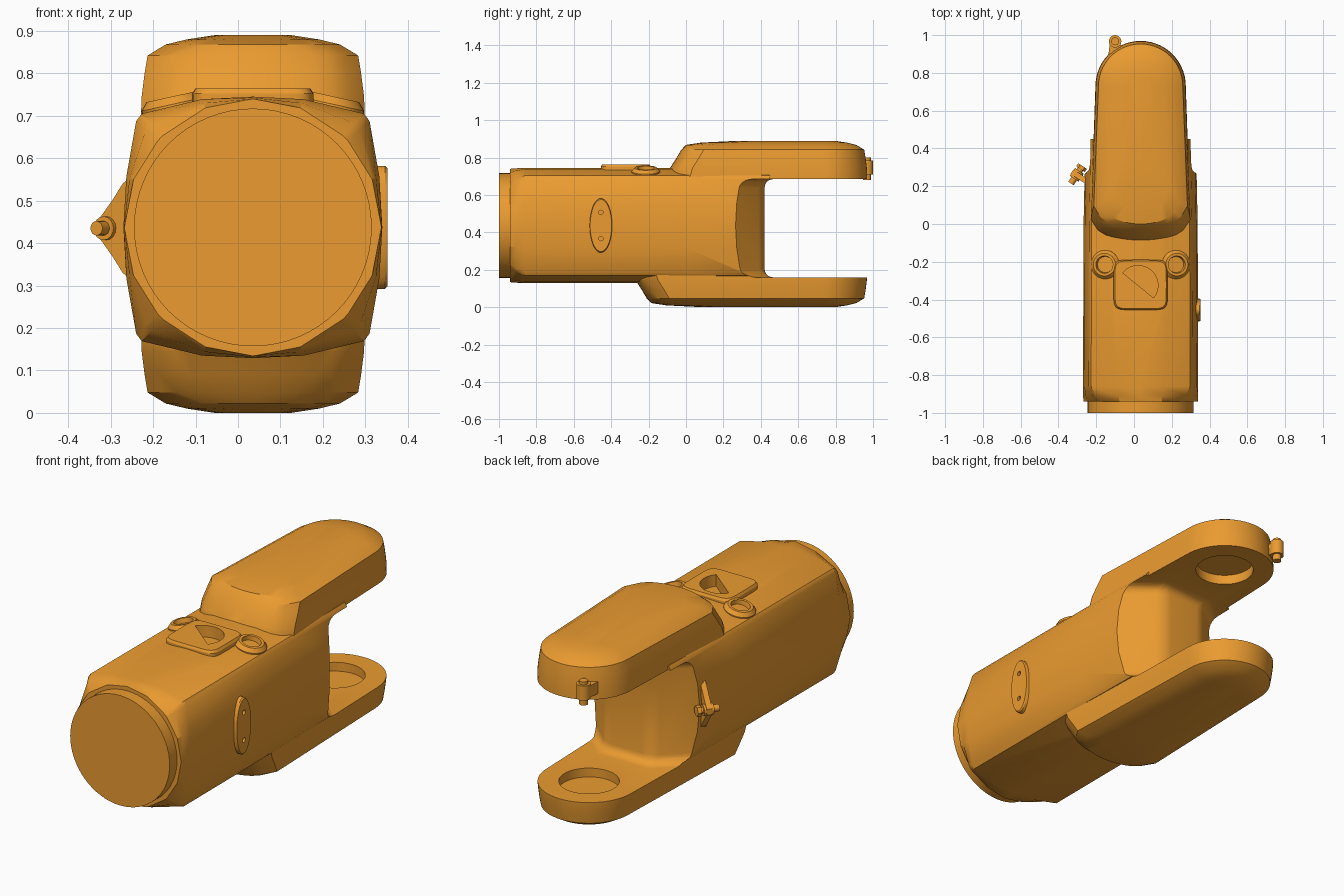
import bpy, bmesh
from math import pi, sin, cos, radians, copysign
from mathutils import Vector

if "Cube" in bpy.data.objects:
    bpy.data.objects.remove(bpy.data.objects["Cube"])

CX, CZ = 0.035, 0.437
mat = bpy.data.materials.new("orange")
mat.diffuse_color = (0.83, 0.33, 0.03, 1)
mat.use_nodes = True
mat.node_tree.nodes["Principled BSDF"].inputs["Base Color"].default_value = mat.diffuse_color


def loft(name, rings):
    """Skin a stack of equal-length rings and cap both ends."""
    bm = bmesh.new()
    vs = [[bm.verts.new(p) for p in r] for r in rings]
    for a, b in zip(vs, vs[1:]):
        for i in range(len(a)):
            j = (i + 1) % len(a)
            bm.faces.new((a[i], a[j], b[j], b[i]))
    bm.faces.new(vs[0])
    bm.faces.new(vs[-1])
    bmesh.ops.recalc_face_normals(bm, faces=bm.faces)
    me = bpy.data.meshes.new(name)
    bm.to_mesh(me)
    bm.free()
    me.materials.append(mat)
    ob = bpy.data.objects.new(name, me)
    bpy.context.collection.objects.link(ob)
    return ob


def lathe(name, origin, axis, profile, n=32):
    """Revolve (radius, height) pairs around an axis through origin."""
    q = Vector(axis).to_track_quat('Z', 'Y')
    o = Vector(origin)
    return loft(name, [[o + q @ Vector((r * cos(2 * pi * i / n), r * sin(2 * pi * i / n), h))
                        for i in range(n)] for r, h in profile])


def prism(name, pts, z0, z1):
    return loft(name, [[(x, y, z) for x, y in pts] for z in (z0, z1)])


def apply_mod(ob, mod):
    bpy.context.view_layer.objects.active = ob
    bpy.ops.object.modifier_apply(modifier=mod.name)


def boolean(ob, other, op):
    m = ob.modifiers.new("bool", 'BOOLEAN')
    m.operation, m.object, m.solver = op, other, 'EXACT'
    apply_mod(ob, m)
    bpy.data.objects.remove(other)


# Housing: barrel-sided box whose front end narrows to a circle
quad = [(.305, 0), (.298, .12), (.275, .25), (.262, .268), (.12, .302)]
mirror_quad = [(-x, z) for x, z in reversed(quad[1:])]
half = quad + [(0, .308)] + mirror_quad
section = half + [(-x, -z) for x, z in half]
circle = [Vector(p).normalized() * .303 for p in section]


def body_ring(y, pts, s=1):
    return [(CX + x * s, y, CZ + z) for x, z in pts]


mid = [Vector(p).lerp(c, .45) for p, c in zip(section, circle)]
housing = loft("housing", [body_ring(-.94, circle), body_ring(-.91, mid), body_ring(-.86, section),
                           body_ring(0, section, .99), body_ring(.45, section, .96)])


# Fork arms: stacked tongue outlines, lower one mirrored and longer
def tongue(inset, front, z):
    r = .24 - inset
    pts = [(CX + r * cos(pi * i / 28), .73 + r * sin(pi * i / 28), z) for i in range(29)]
    for i in range(15):
        s = -1 + i / 7
        pts.append((CX + (.265 - inset) * s, front + .06 * s * s + .06 * s ** 8, z))
    return pts


levels = [(.66, 0, -.11), (.745, .003, -.085), (.80, .01, -.05), (.842, .017, -.025),
          (.868, .06, .0), (.88, .11, .08), (.89, .175, .28)]
boolean(housing, loft("upper_arm", [tongue(i, f, z) for z, i, f in levels]), 'UNION')
boolean(housing, loft("lower_arm", [tongue(i, f - .185, .89 - z) for z, i, f in levels]), 'UNION')

# Fork slot with a chamfered back wall and rounded corners
slot = prism("slot_cutter", [(CX + x, y) for x, y in
             [(.7, 1.4), (.7, -.1), (.125, .42), (-.125, .42), (-.7, -.1), (-.7, 1.4)]], .16, .685)
m = slot.modifiers.new("round", 'BEVEL')
m.width, m.segments = .045, 5
apply_mod(slot, m)
boolean(housing, slot, 'DIFFERENCE')

# Bearing recesses on the inner faces of both arms
boolean(housing, lathe("bore_cutter", (CX, .73, .115), (0, 0, 1), [(.14, 0), (.14, .62)], 48), 'DIFFERENCE')

# Raised top plate with half-round pocket
def plate_ring(k, z, n=40):
    out = []
    for i in range(n):
        c, s = cos(2 * pi * i / n), sin(2 * pi * i / n)
        out.append((CX + k * .143 * copysign(abs(c) ** .3, c),
                    -.322 + k * .133 * copysign(abs(s) ** .3, s), z))
    return out


boolean(housing, loft("top_plate", [plate_ring(1, .70), plate_ring(1, .752), plate_ring(.95, .764)]), 'UNION')
arc = [(.022 + .105 * cos(radians(a)), -.325 + .105 * sin(radians(a))) for a in range(-39, 142, 9)]
boolean(housing, prism("pocket_cutter", arc, .705, .85), 'DIFFERENCE')

# Front flange
lathe("front_flange", (CX, -1, CZ), (0, 1, 0), [(.28, 0), (.28, .08)], 64)

# Two tilted socket bosses beside the plate
for side, label in ((-1, "left"), (1, "right")):
    lathe(label + "_boss", (CX + side * .182, -.215, .70), (side * .22, 0, 1),
          [(.076, -.03), (.076, .028), (.06, .046), (.046, .046), (.042, .02)], 32)

# Oval cover on the right side with two screw holes
oval = [[(x, -.455 + k * .06 * cos(2 * pi * i / 40), CZ + k * .145 * sin(2 * pi * i / 40))
         for i in range(40)] for x, k in ((.29, 1), (.346, 1), (.352, .96))]
cover = loft("side_cover", oval)
for dz in (-.07, .07):
    boolean(cover, lathe("screw_cutter", (.335, -.455, CZ + dz), (1, 0, 0), [(.012, 0), (.012, .1)], 12),
            'DIFFERENCE')

# Left side lug: flared plate with a cross bolt
u, nrm = Vector((-.83, .55, 0)), Vector((.55, .83, 0))
flare = [(0, .13), (.035, .105), (.065, .065), (.095, .03), (.112, .015)]
flare += [(a, -b) for a, b in reversed(flare)]
base = Vector((-.235, .215, CZ - .002))
loft("side_lug", [[base + u * a + nrm * t + Vector((0, 0, b)) for a, b in flare] for t in (-.014, .014)])
bolt = base + u * .082
lathe("side_lug_bolt", bolt, nrm, [(.017, -.055), (.017, .05)], 16)
lathe("side_lug_collar", bolt, nrm, [(.028, -.025), (.028, .025)], 16)
lathe("side_lug_head", bolt, nrm, [(.027, .036), (.027, .056)], 6)

# Tip lug on the upper arm with a vertical pin
prism("tip_lug", [(-.135, .90), (-.065, .91), (-.073, .967), (-.127, .967)], .715, .775)
lathe("tip_collar", (-.1, .967, .71), (0, 0, 1), [(.033, 0), (.033, .075)], 20)
lathe("tip_pin", (-.1, .967, .68), (0, 0, 1), [(.021, 0), (.021, .12)], 16)

# Smooth curved surfaces, keep hard edges
for ob in bpy.context.scene.objects:
    ob.select_set(True)
    bpy.context.view_layer.objects.active = ob
bpy.ops.object.shade_smooth_by_angle(angle=radians(28))
